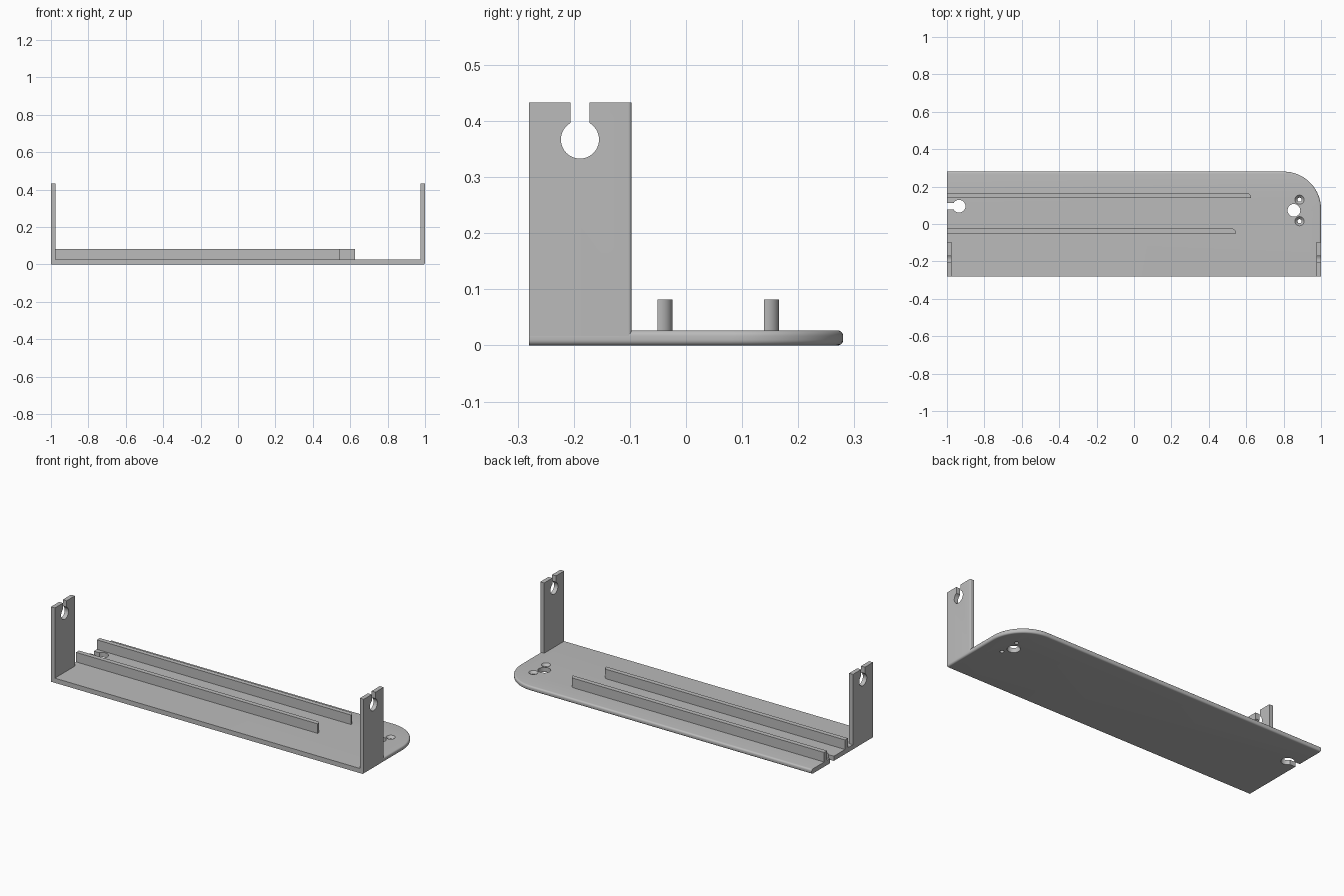
import bpy
import bmesh
from math import sin, cos, pi, asin
from mathutils import Matrix, Vector

if "Cube" in bpy.data.objects:
    bpy.data.objects.remove(bpy.data.objects["Cube"], do_unlink=True)

grey = bpy.data.materials.new("plain grey")
grey.use_nodes = True
colour = (0.5, 0.5, 0.5, 1)
grey.diffuse_color = colour
grey.node_tree.nodes["Principled BSDF"].inputs["Base Color"].default_value = colour

THICK, BACK, FRONT = 0.027, 0.28, -0.28
HOLE_R, SLOT = 0.034, 0.017


def arc(cx, cy, r, start, end, steps):
    return [(cx + r * cos(start + (end - start) * i / steps),
             cy + r * sin(start + (end - start) * i / steps)) for i in range(steps + 1)]


def prism(name, outline, depth, matrix=Matrix(), bevel=None, width=0.01):
    """Extrude a flat outline; bevel(edge) picks the edges to round."""
    bm = bmesh.new()
    face = bm.faces.new([bm.verts.new((x, y, 0)) for x, y in outline])
    top = bmesh.ops.extrude_face_region(bm, geom=[face])["geom"]
    bmesh.ops.translate(bm, verts=[v for v in top if isinstance(v, bmesh.types.BMVert)],
                        vec=(0, 0, depth))
    bm.transform(matrix)
    bmesh.ops.recalc_face_normals(bm, faces=bm.faces)
    if bevel:
        bmesh.ops.bevel(bm, geom=[e for e in bm.edges if bevel(e)], offset=width,
                        segments=5, profile=0.5, affect="EDGES")
    mesh = bpy.data.meshes.new(name)
    bm.to_mesh(mesh)
    bm.free()
    obj = bpy.data.objects.new(name, mesh)
    bpy.context.collection.objects.link(obj)
    mesh.materials.append(grey)
    return obj


def cut(target, cutter):
    mod = target.modifiers.new("cut", "BOOLEAN")
    mod.operation, mod.object, mod.solver = "DIFFERENCE", cutter, "EXACT"
    bpy.context.view_layer.objects.active = target
    bpy.ops.object.modifier_apply(modifier=mod.name)
    bpy.data.objects.remove(cutter, do_unlink=True)


def cylinder_cutter(x, y, r_bottom, r_top, z0, z1):
    bpy.ops.mesh.primitive_cone_add(vertices=32, radius1=r_bottom, radius2=r_top,
                                    depth=z1 - z0, location=(x, y, (z0 + z1) / 2))
    cutter = bpy.context.object
    cutter.hide_render = True
    return cutter


# Base plate with one rounded corner and softened back and left-hand edges
def rim_edge(e):
    a, b = e.verts[0].co, e.verts[1].co
    if abs(a.z - b.z) > 0.001:
        return False
    mid = (a + b) / 2
    return mid.y > FRONT + 0.01 and mid.x > -0.99


base = prism("base_plate",
             [(-1, FRONT), (1, FRONT)] + arc(0.8, 0.08, 0.2, 0, pi / 2, 24) + [(-1, BACK)],
             THICK, bevel=rim_edge)

# Through hole and two countersunk screw holes
cut(base, cylinder_cutter(0.855, 0.073, 0.034, 0.034, -0.05, 0.08))
for y in (0.13, 0.015):
    cut(base, cylinder_cutter(0.885, y, 0.011, 0.011, -0.05, 0.08))
    cut(base, cylinder_cutter(0.885, y, 0.011, 0.025, 0.013, THICK + 0.0005))

# Keyhole notch in the end of the base
half = asin(SLOT / HOLE_R)
keyhole = ([(-1.1, 0.095 - SLOT)] + arc(-0.935, 0.095, HOLE_R, half - pi, pi - half, 32)
           + [(-1.1, 0.095 + SLOT)])
notch = prism("notch_cutter", keyhole, 0.2, Matrix.Translation((0, 0, -0.1)))
notch.hide_render = True
cut(base, notch)

# Upright tabs with an open-topped keyhole; the outline lies in the y-z plane
TAB_Y, TAB_TOP, EYE_Y, EYE_Z = -0.097, 0.433, -0.189, 0.367
outline = ([(FRONT, 0), (TAB_Y, 0), (TAB_Y, TAB_TOP), (EYE_Y + SLOT, TAB_TOP)]
           + arc(EYE_Y, EYE_Z, HOLE_R, pi / 2 - half, half - 3 * pi / 2, 32)
           + [(EYE_Y - SLOT, TAB_TOP), (FRONT, TAB_TOP)])
to_yz = Matrix(((0, 0, 1, 0), (1, 0, 0, 0), (0, 1, 0, 0), (0, 0, 0, 1)))


def tab_back_edge(e):
    a, b = e.verts[0].co, e.verts[1].co
    return abs(a.z - b.z) > 0.2 and a.y > TAB_Y - 0.001 and a.x > 0.999


parts = [base]
for name, x, z0, rule in (("right_tab", -1, 0, None), ("left_tab", 0.975, 0.01, tab_back_edge)):
    points = [(y, max(z, z0)) for y, z in outline]
    parts.append(prism(name, points, 0.025, Matrix.Translation((x, 0, 0)) @ to_yz,
                       rule, 0.006))

# Two long guide ribs, each with a rounded back corner at its free end
for name, y, end in (("back_rib", 0.139, 0.625), ("front_rib", -0.051, 0.545)):
    rib = [(-1, y), (end, y)] + arc(end - 0.024, y + 0.003, 0.024, 0, pi / 2, 8) + [(-1, y + 0.027)]
    parts.append(prism(name, rib, 0.062, Matrix.Translation((0, 0, 0.02))))

# Smooth the curves and keep the hard edges
bpy.ops.object.select_all(action="DESELECT")
for part in parts:
    part.select_set(True)
bpy.context.view_layer.objects.active = base
bpy.ops.object.shade_smooth_by_angle(angle=pi / 6)
